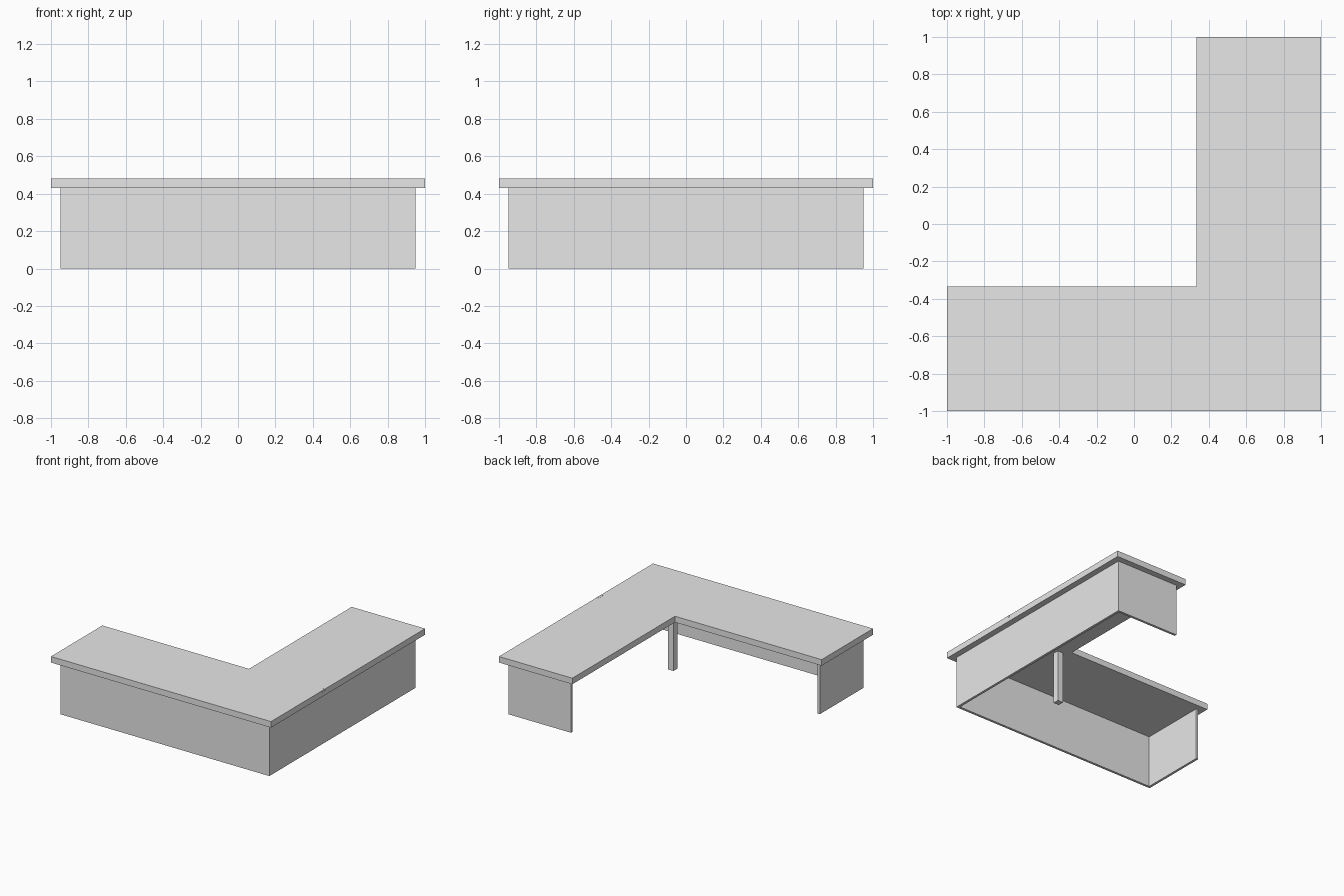
import bpy
import bmesh

cube = bpy.data.objects.get("Cube")
if cube:
    bpy.data.objects.remove(cube, do_unlink=True)

# Single plain finish
grey = bpy.data.materials.new("light_grey")
grey.use_nodes = True
colour = (0.8, 0.8, 0.8, 1)
grey.diffuse_color = colour
grey.node_tree.nodes["Principled BSDF"].inputs["Base Color"].default_value = colour


def prism(name, outline, z0, z1):
    """Extrude a counter-clockwise outline from z0 up to z1."""
    bm = bmesh.new()
    base = bm.faces.new([bm.verts.new((x, y, z0)) for x, y in outline])
    up = bmesh.ops.extrude_face_region(bm, geom=[base], use_keep_orig=True)
    for v in up["geom"]:
        if isinstance(v, bmesh.types.BMVert):
            v.co.z = z1
    bmesh.ops.recalc_face_normals(bm, faces=bm.faces)
    mesh = bpy.data.meshes.new(name)
    bm.to_mesh(mesh)
    bm.free()
    mesh.materials.append(grey)
    obj = bpy.data.objects.new(name, mesh)
    bpy.context.collection.objects.link(obj)
    return obj


def box(name, x0, x1, y0, y1, z0, z1):
    return prism(name, [(x0, y0), (x1, y0), (x1, y1), (x0, y1)], z0, z1)


TOP, UNDER = 0.48, 0.43      # worktop heights
OUT, THICK = 0.95, 0.02      # panel outer line and thickness
INNER = 0.333                # inner corner of the worktop
REST = 0.38                  # inner ends of panels and post
IN = OUT - THICK

# L-shaped worktop
prism("worktop", [(-1, -1), (1, -1), (1, 1), (INNER, 1),
                  (INNER, -INNER), (-1, -INNER)], UNDER, TOP)

# Outer panels and the two end panels
box("front_panel", -OUT, OUT, -OUT, -IN, 0, UNDER)
box("left_panel", IN, OUT, -IN, OUT, 0, UNDER)
box("back_end_panel", REST, IN, IN, OUT, 0, UNDER)
box("right_end_panel", -OUT, -IN, -IN, -REST, 0, UNDER)

# Square post under the inner corner
box("corner_post", REST, REST + 0.05, -REST - 0.05, -REST, 0, UNDER)

# Small fittings set into the worktop edge
for i, (y0, y1) in enumerate([(-0.335, -0.317), (-0.303, -0.27)]):
    box(f"edge_fitting_{i + 1}", 0.98, 1.001, y0, y1, 0.465, TOP + 0.001)
